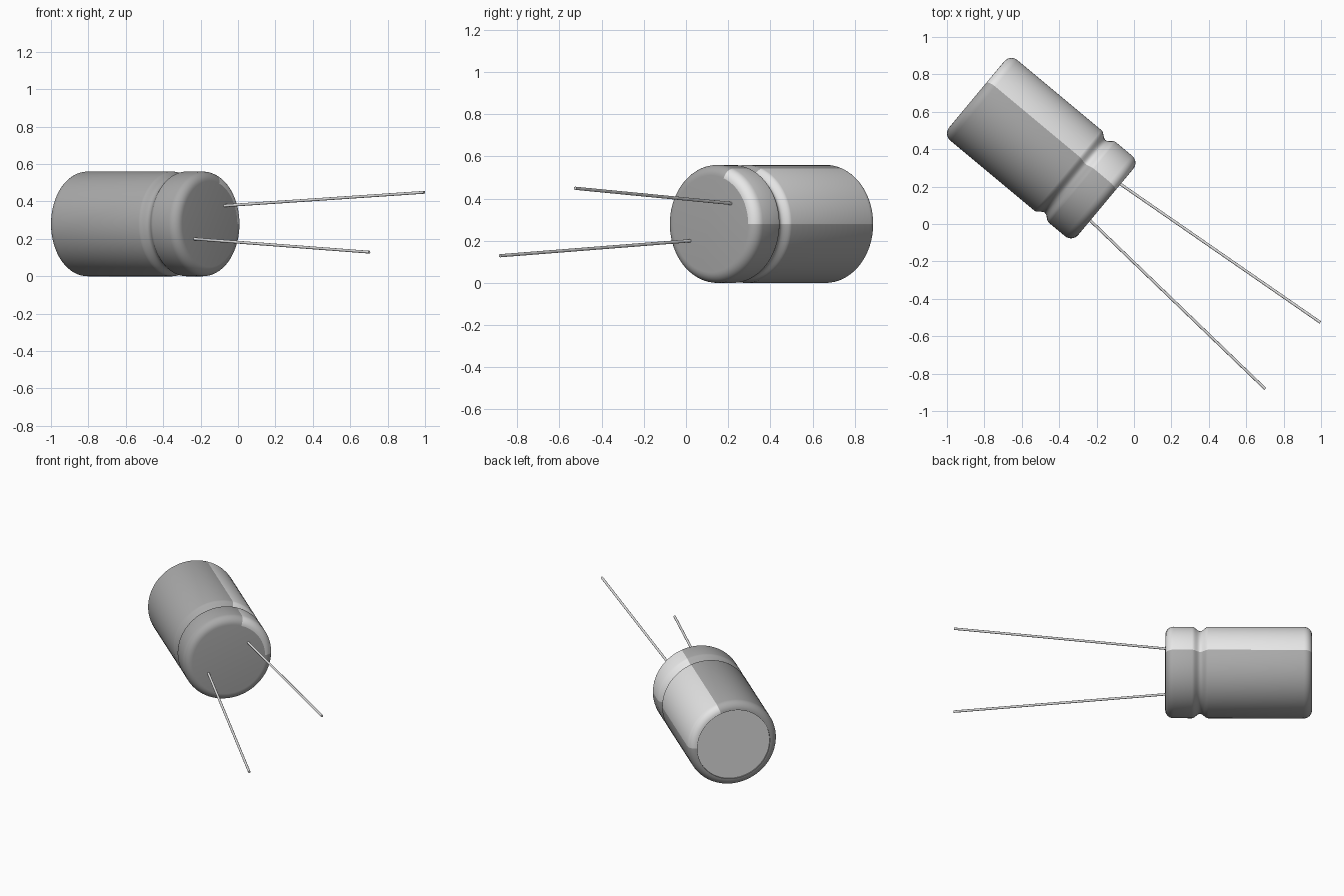
import bpy, bmesh, math
from mathutils import Vector, Matrix

if "Cube" in bpy.data.objects:
    bpy.data.objects.remove(bpy.data.objects["Cube"])


def material(name, value):
    m = bpy.data.materials.new(name)
    m.diffuse_color = (value, value, value, 1)
    m.use_nodes = True
    m.node_tree.nodes["Principled BSDF"].inputs["Base Color"].default_value = m.diffuse_color
    return m


sleeve_grey = material("sleeve_grey", 0.4)
stripe_grey = material("stripe_light_grey", 0.8)
bare_metal = material("bare_metal", 0.75)

R, FILLET, SEG = 0.28, 0.05, 72
BACK = Vector((-0.841, 0.693, R))
FRONT = Vector((-0.151, 0.118, R))
axis = (FRONT - BACK).normalized()
L = (FRONT - BACK).length
up = Vector((0, 0, 1))
side = up.cross(axis)


def finish(bm, name, mats, angle=35):
    bmesh.ops.recalc_face_normals(bm, faces=bm.faces)
    me = bpy.data.meshes.new(name)
    bm.to_mesh(me)
    bm.free()
    ob = bpy.data.objects.new(name, me)
    bpy.context.collection.objects.link(ob)
    for m in mats:
        me.materials.append(m)
    bpy.ops.object.select_all(action='DESELECT')
    ob.select_set(True)
    bpy.context.view_layer.objects.active = ob
    bpy.ops.object.shade_smooth_by_angle(angle=math.radians(angle))
    return ob


# Can profile as (distance from back, radius): recessed back disc, rounded
# rims and a crimp groove near the front
profile = [(0.008, R - FILLET), (0, R - FILLET)]
for i in range(1, 8):
    a = math.pi / 2 * i / 7
    profile.append((FILLET * (1 - math.cos(a)), R - FILLET + FILLET * math.sin(a)))
GROOVE, HALF, DEPTH = L - 0.213, 0.05, 0.027
for i in range(13):
    u = -1 + 2 * i / 12
    profile.append((GROOVE + u * HALF, R - DEPTH * (0.5 + 0.5 * math.cos(math.pi * u))))
for i in range(8):
    a = math.pi / 2 * i / 7
    profile.append((L - FILLET + FILLET * math.sin(a), R - FILLET + FILLET * math.cos(a)))

# Revolve the profile around the tilted can axis
bm = bmesh.new()
rings = []
for t, r in profile:
    ring = []
    for k in range(SEG):
        a = 2 * math.pi * k / SEG
        ring.append(bm.verts.new(BACK + axis * t + side * (r * math.cos(a)) + up * (r * math.sin(a))))
    rings.append(ring)
for j in range(len(rings) - 1):
    for k in range(SEG):
        n = (k + 1) % SEG
        f = bm.faces.new((rings[j][k], rings[j][n], rings[j + 1][n], rings[j + 1][k]))
        # polarity stripe: 70 degrees up from the horizontal side
        f.material_index = 1 if k < 14 and j > 0 else 0
# bare metal disc at the back, sleeve-coloured seal at the front
bm.faces.new(rings[0]).material_index = 2
bm.faces.new(rings[-1])
finish(bm, "can_body", [sleeve_grey, stripe_grey, bare_metal])


# Splayed wire leads
def lead(name, start, end, radius=0.0075):
    start, end = Vector(start), Vector(end)
    start = start - (end - start).normalized() * 0.02
    d = end - start
    mat = Matrix.Translation((start + end) / 2) @ d.to_track_quat('Z', 'Y').to_matrix().to_4x4()
    b = bmesh.new()
    bmesh.ops.create_cone(b, cap_ends=True, segments=16, radius1=radius, radius2=radius,
                          depth=d.length, matrix=mat)
    finish(b, name, [bare_metal])


lead("long_reach_lead", (-0.075, 0.215, 0.377), (0.996, -0.526, 0.449))
lead("short_reach_lead", (-0.235, 0.02, 0.2), (0.702, -0.882, 0.129))
